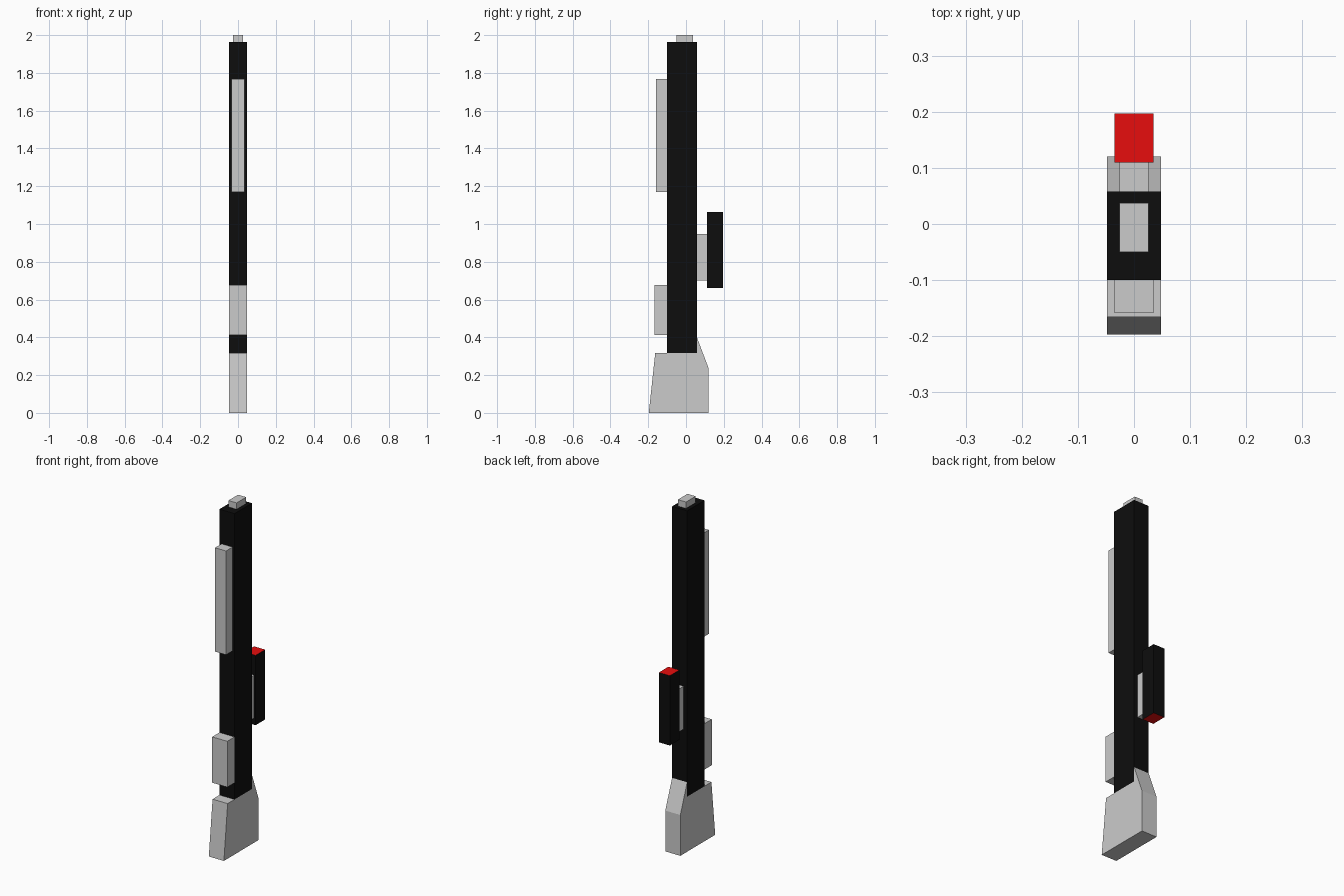
import bpy

if "Cube" in bpy.data.objects:
    bpy.data.objects.remove(bpy.data.objects["Cube"])


def material(name, rgb):
    mat = bpy.data.materials.new(name)
    mat.diffuse_color = (*rgb, 1)
    mat.use_nodes = True
    mat.node_tree.nodes["Principled BSDF"].inputs["Base Color"].default_value = mat.diffuse_color
    return mat


def extrude(name, profile, half_width, *mats):
    """Extrude a (y, z) side profile symmetrically across x."""
    n = len(profile)
    verts = [(x, y, z) for x in (-half_width, half_width) for y, z in profile]
    faces = [list(range(n))[::-1], list(range(n, 2 * n))]
    faces += [[i, (i + 1) % n, (i + 1) % n + n, i + n] for i in range(n)]
    mesh = bpy.data.meshes.new(name)
    mesh.from_pydata(verts, [], faces)
    for mat in mats:
        mesh.materials.append(mat)
    obj = bpy.data.objects.new(name, mesh)
    bpy.context.collection.objects.link(obj)
    return obj


def box(name, half_width, y0, y1, z0, z1, *mats):
    return extrude(name, [(y0, z0), (y1, z0), (y1, z1), (y0, z1)], half_width, *mats)


black = material("black", (0.004, 0.004, 0.004))
red = material("red", (0.8, 0.004, 0.004))

# Long body and muzzle
box("body", 0.048, -0.10, 0.058, 0.317, 1.963, black)
box("muzzle", 0.026, -0.05, 0.037, 1.963, 2.0)

# Tapered stock with a sloped comb running up behind the body
extrude("stock", [(-0.197, 0), (0.12, 0), (0.12, 0.235), (0.058, 0.40),
                  (0.058, 0.317), (-0.163, 0.317)], 0.048)

# Grips on the front side
box("fore_grip", 0.035, -0.159, -0.10, 1.169, 1.767)
box("magazine", 0.048, -0.166, -0.10, 0.413, 0.677)

# Sight on its mount, with red lenses at both ends
box("sight_mount", 0.026, 0.058, 0.11, 0.70, 0.947)
sight = box("sight", 0.035, 0.11, 0.197, 0.661, 1.063, black, red)
for face in sight.data.polygons:
    if abs(face.normal.z) > 0.9:
        face.material_index = 1
